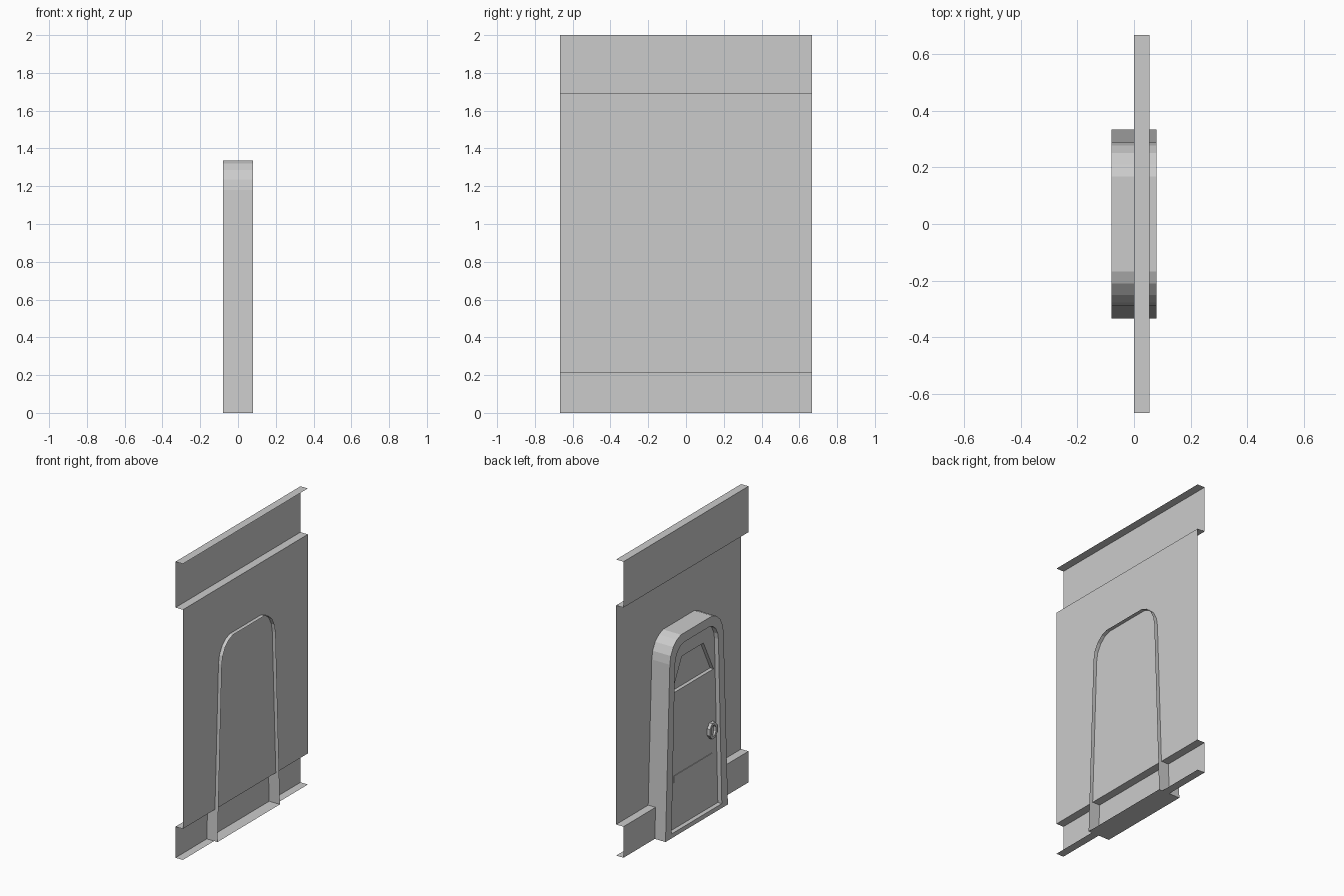
import bpy, bmesh, math
from mathutils import Matrix

if "Cube" in bpy.data.objects:
    bpy.data.objects.remove(bpy.data.objects["Cube"])


def finish(bm, name):
    me = bpy.data.meshes.new(name)
    bm.to_mesh(me)
    bm.free()
    ob = bpy.data.objects.new(name, me)
    bpy.context.collection.objects.link(ob)
    return ob


def ring(bm, outline, x):
    return [bm.verts.new((x, y, z)) for y, z in outline]


def bridge(bm, a, b):
    n = len(a)
    for i in range(n):
        j = (i + 1) % n
        bm.faces.new((a[i], b[i], b[j], a[j]))


def loop_edges(bm, vs):
    return [bm.edges.get((vs[i], vs[i - 1])) for i in range(len(vs))]


def mirrored(half):
    # outline runs up the +y side, then down the -y side
    return half + [(-y, z) for y, z in reversed(half)]


def box(name, x0, x1, y0, y1, z0, z1):
    bm = bmesh.new()
    m = Matrix.Translation(((x0 + x1) / 2, (y0 + y1) / 2, (z0 + z1) / 2)) \
        @ Matrix.Diagonal((x1 - x0, y1 - y0, z1 - z0, 1))
    bmesh.ops.create_cube(bm, size=1, matrix=m)
    return finish(bm, name)


# Wall sheet: stepped profile swept along y
W = 0.667
profile = [(0.055, 0), (0, 0), (0, 0.21), (0.055, 0.21),
           (0.055, 1.69), (0, 1.69), (0, 2), (0.055, 2)]
bm = bmesh.new()
left = [bm.verts.new((x, -W, z)) for x, z in profile]
right = [bm.verts.new((x, W, z)) for x, z in profile]
for i in range(len(profile) - 1):
    bm.faces.new((left[i], right[i], right[i + 1], left[i + 1]))
finish(bm, "wall_panel")

# Door frame shell (open at the back) with the front border and reveal
FRONT, DOOR, GLASS, BACK = -0.08, -0.05, -0.025, 0.08
outer = mirrored([(0.333, 0), (0.287, 1.18), (0.277, 1.235),
                  (0.25, 1.285), (0.21, 1.32), (0.167, 1.337)])
inner = mirrored([(0.268, 0.03), (0.232, 1.155), (0.225, 1.195),
                  (0.205, 1.235), (0.175, 1.263), (0.14, 1.275)])
bm = bmesh.new()
back, front = ring(bm, outer, BACK), ring(bm, outer, FRONT)
rim, seat = ring(bm, inner, FRONT), ring(bm, inner, DOOR)
bridge(bm, back, front)
bridge(bm, front, rim)
bridge(bm, rim, seat)
finish(bm, "door_frame")

# Door leaf with a recessed trapezoid window
window = mirrored([(0.222, 0.95), (0.115, 1.165)])
bm = bmesh.new()
edge, win = ring(bm, inner, DOOR), ring(bm, window, DOOR)
pane = ring(bm, window, GLASS)
bridge(bm, win, pane)
bm.faces.new(pane[::-1])
for i in range(len(edge)):
    bm.edges.new((edge[i - 1], edge[i]))
bmesh.ops.triangle_fill(bm, use_beauty=True, normal=(-1, 0, 0),
                        edges=loop_edges(bm, edge) + loop_edges(bm, win))
bm.normal_update()
for f in bm.faces:
    if f.normal.x > 0.9:
        f.normal_flip()
bmesh.ops.dissolve_limit(bm, angle_limit=0.01, verts=bm.verts[:], edges=bm.edges[:])
finish(bm, "door_leaf")

# Mail slot plate
box("mail_slot", DOOR - 0.004, DOOR + 0.002, -0.207, 0.207, 0.342, 0.389)

# Low-poly ring handle and its mount
bm = bmesh.new()
N, M = 8, 4
rings = []
for i in range(N):
    a = 2 * math.pi * (i + 0.5) / N
    section = []
    for k in range(M):
        b = 2 * math.pi * (k + 0.5) / M
        dr = 0.013 * math.cos(b)
        section.append(bm.verts.new((-0.066 + 0.015 * math.sin(b),
                                     -0.187 + (0.035 + dr) * math.cos(a),
                                     0.553 + (0.048 + dr) * math.sin(a))))
    rings.append(section)
for i in range(N):
    bridge(bm, rings[i], rings[(i + 1) % N])
bmesh.ops.recalc_face_normals(bm, faces=bm.faces[:])
finish(bm, "handle_ring")
box("handle_mount", -0.062, DOOR + 0.002, -0.205, -0.169, 0.515, 0.591)
